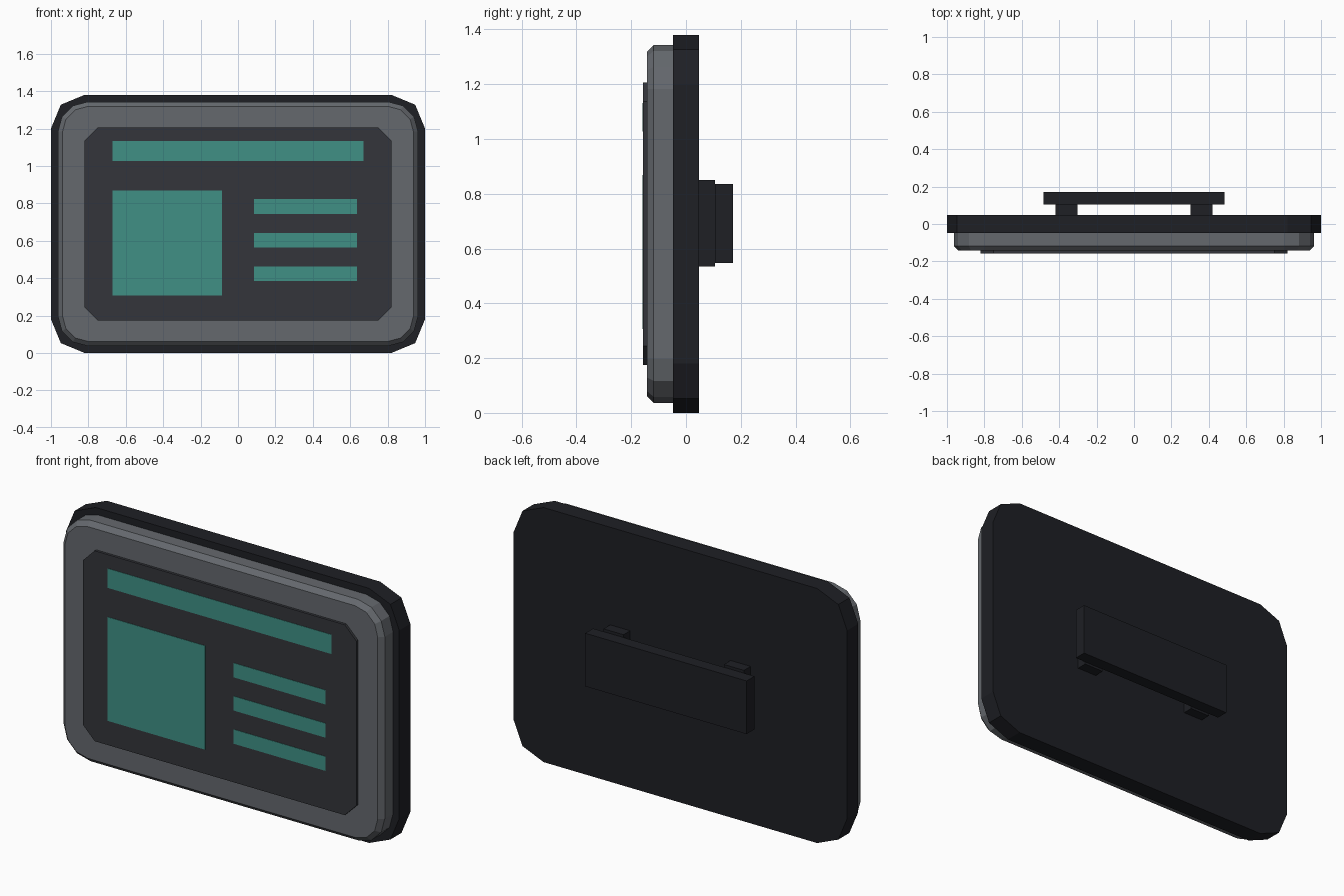
import bpy, bmesh
from math import sin, cos, pi

if "Cube" in bpy.data.objects:
    bpy.data.objects.remove(bpy.data.objects["Cube"])

CZ = 0.69  # height of the panel centre


def material(name, rgb):
    m = bpy.data.materials.new(name)
    m.diffuse_color = (*rgb, 1)
    m.use_nodes = True
    m.node_tree.nodes["Principled BSDF"].inputs["Base Color"].default_value = m.diffuse_color
    return m


DARK = material("dark_plastic", (0.013, 0.014, 0.018))
GREY = material("grey_frame", (0.13, 0.14, 0.155))
GLASS = material("screen_grey", (0.034, 0.036, 0.043))
TEAL = material("teal_display", (0.05, 0.28, 0.235))


def slab(name, half_w, half_h, y0, y1, mat, radius=0, segs=1, cx=0, cz=CZ, chamfer=0):
    """Panel in the xz plane with cut corners, y0 (front) to y1 (back), optional front chamfer."""
    pts = []
    if radius:
        for q, (sx, sz) in enumerate([(1, 1), (-1, 1), (-1, -1), (1, -1)]):
            for i in range(segs + 1):
                a = (q + i / segs) * pi / 2
                pts.append((sx * (half_w - radius) + radius * cos(a),
                            sz * (half_h - radius) + radius * sin(a)))
    else:
        pts = [(half_w, half_h), (-half_w, half_h), (-half_w, -half_h), (half_w, -half_h)]
    rings = [(y1, 1, 1), (y0 + chamfer, 1, 1)]
    if chamfer:
        rings.append((y0, None, None))
    bm = bmesh.new()
    loops = []
    for y, full, _ in rings:
        ring = []
        for k, (x, z) in enumerate(pts):
            if full is None:  # shrink the corner arcs about their own centres
                s = 1 - chamfer / radius
                ax = (half_w - radius) * (1 if x > 0 else -1)
                az = (half_h - radius) * (1 if z > 0 else -1)
                x, z = ax + (x - ax) * s, az + (z - az) * s
            ring.append(bm.verts.new((cx + x, y, cz + z)))
        loops.append(ring)
    n = len(pts)
    for a, b in zip(loops, loops[1:]):
        for i in range(n):
            bm.faces.new((a[i], a[(i + 1) % n], b[(i + 1) % n], b[i]))
    bm.faces.new(loops[0])
    bm.faces.new(loops[-1])
    bmesh.ops.recalc_face_normals(bm, faces=bm.faces)
    me = bpy.data.meshes.new(name)
    bm.to_mesh(me)
    bm.free()
    me.materials.append(mat)
    ob = bpy.data.objects.new(name, me)
    bpy.context.collection.objects.link(ob)
    return ob


# Main panel layers
slab("back_plate", 1.0, 0.69, -0.047, 0.048, DARK, 0.18, 2)
slab("front_frame", 0.963, 0.653, -0.143, -0.047, GREY, 0.16, 3, chamfer=0.025)
slab("screen", 0.82, 0.516, -0.157, -0.143, GLASS, 0.07, 1)


# Display blocks, given by their edges
def block(name, x0, x1, z0, z1):
    slab(name, (x1 - x0) / 2, (z1 - z0) / 2, -0.159, -0.157, TEAL,
         cx=(x0 + x1) / 2, cz=(z0 + z1) / 2)


block("title_bar", -0.672, 0.672, 1.027, 1.132)
block("picture_block", -0.672, -0.086, 0.306, 0.869)
for i in range(3):
    z = 0.783 - 0.18 * i
    block(f"list_row_{i + 1}", 0.085, 0.636, z - 0.039, z + 0.039)

# Rear mount: two posts and a bar
for side, sx in (("left", -1), ("right", 1)):
    slab(f"mount_post_{side}", 0.06, 0.158, 0.048, 0.105, DARK, cx=sx * 0.361, cz=0.693)
slab("mount_bar", 0.484, 0.144, 0.105, 0.172, DARK, cz=0.692)
